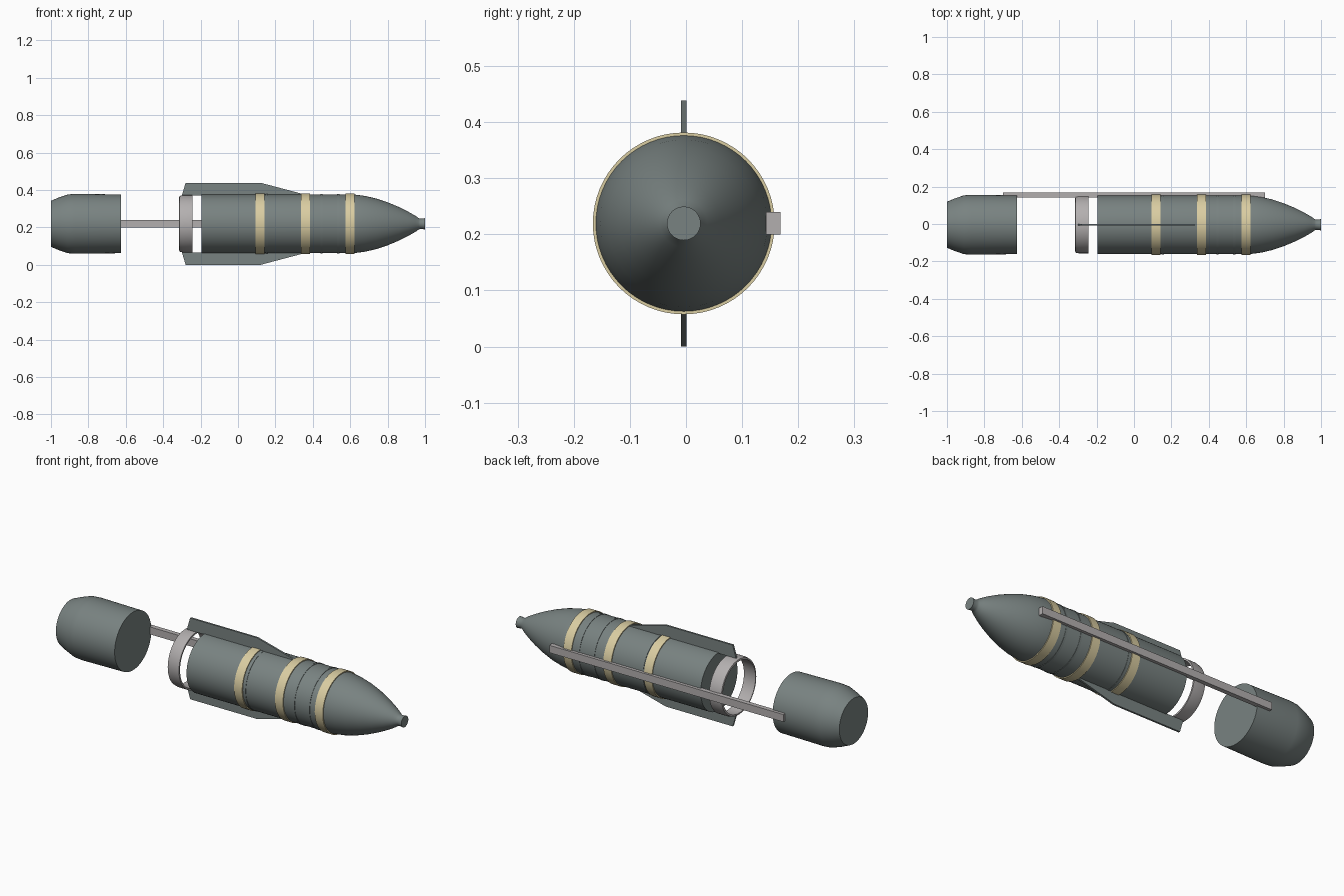
import bpy, bmesh, math

if "Cube" in bpy.data.objects:
    bpy.data.objects.remove(bpy.data.objects["Cube"])

CY, CZ = -0.004, 0.2195   # long axis runs along x through here
SEG = 64


def material(name, rgb):
    m = bpy.data.materials.new(name)
    m.diffuse_color = (*rgb, 1)
    m.use_nodes = True
    m.node_tree.nodes["Principled BSDF"].inputs["Base Color"].default_value = m.diffuse_color
    return m


grey = material("slate grey", (0.19, 0.225, 0.22))
cream = material("cream", (0.70, 0.61, 0.36))
metal = material("light metal", (0.45, 0.43, 0.43))


def finish(name, bm, mat, angle=None):
    bmesh.ops.recalc_face_normals(bm, faces=bm.faces)
    me = bpy.data.meshes.new(name)
    bm.to_mesh(me)
    bm.free()
    ob = bpy.data.objects.new(name, me)
    bpy.context.collection.objects.link(ob)
    me.materials.append(mat)
    if angle:
        bpy.ops.object.select_all(action='DESELECT')
        ob.select_set(True)
        bpy.context.view_layer.objects.active = ob
        bpy.ops.object.shade_smooth_by_angle(angle=math.radians(angle))
    return ob


def lathe(name, profile, mat, closed=False, angle=35):
    """Spin (x, radius) points round the long axis; cap the ends unless closed."""
    bm = bmesh.new()
    rings = []
    for x, r in profile:
        rings.append([bm.verts.new((x, CY + r * math.cos(2 * math.pi * i / SEG),
                                    CZ + r * math.sin(2 * math.pi * i / SEG)))
                      for i in range(SEG)])
    pairs = list(zip(rings, rings[1:]))
    if closed:
        pairs.append((rings[-1], rings[0]))
    else:
        bm.faces.new(rings[0])
        bm.faces.new(rings[-1])
    for a, b in pairs:
        for i in range(SEG):
            j = (i + 1) % SEG
            bm.faces.new((a[i], a[j], b[j], b[i]))
    return finish(name, bm, mat, angle)


def box(name, lo, hi, mat):
    bm = bmesh.new()
    bmesh.ops.create_cube(bm, size=1)
    for v in bm.verts:
        v.co = [(a + b) / 2 + c * (b - a) for a, b, c in zip(lo, hi, v.co)]
    return finish(name, bm, mat)


# Main body with pointed nose and small flared tip
lathe("body", [(-0.195, 0.157), (0.62, 0.157), (0.68, 0.149), (0.74, 0.135),
               (0.80, 0.115), (0.86, 0.090), (0.91, 0.065), (0.95, 0.042),
               (0.965, 0.031), (0.975, 0.027), (1.0, 0.030)], grey)

# Painted bands, each with a thin seam ring in front of it
for k, x in enumerate((0.093, 0.337, 0.575)):
    lathe(f"band_{k + 1}", [(x, 0.154), (x, 0.162), (x + 0.048, 0.162), (x + 0.048, 0.154)],
          cream, closed=True)
for k, x in enumerate((0.148, 0.44, 0.53)):
    lathe(f"seam_ring_{k + 1}", [(x, 0.154), (x, 0.159), (x + 0.012, 0.159), (x + 0.012, 0.154)],
          grey, closed=True)

# Open ring behind the body
lathe("rear_ring", [(-0.315, 0.140), (-0.313, 0.149), (-0.295, 0.153), (-0.243, 0.153),
                    (-0.243, 0.144), (-0.295, 0.142)], metal, closed=True)

# Separate tail drum, tapered at the back
lathe("tail_drum", [(-1.0, 0.123), (-0.96, 0.140), (-0.91, 0.157), (-0.87, 0.160),
                    (-0.625, 0.157)], grey)

# Upper and lower fins
for name, s in (("upper_fin", 1), ("lower_fin", -1)):
    bm = bmesh.new()
    outline = [(-0.30, 0.152), (-0.28, 0.2195), (0.12, 0.2195), (0.36, 0.156)]
    f = bm.faces.new([bm.verts.new((x, CY - 0.005, CZ + s * h)) for x, h in outline])
    ext = bmesh.ops.extrude_face_region(bm, geom=[f])
    bmesh.ops.translate(bm, vec=(0, 0.01, 0),
                        verts=[v for v in ext["geom"] if isinstance(v, bmesh.types.BMVert)])
    finish(name, bm, grey)

# Long rail joining the body, ring and drum
box("rail", (-0.70, 0.143, 0.20), (0.70, 0.168, 0.24), metal)
